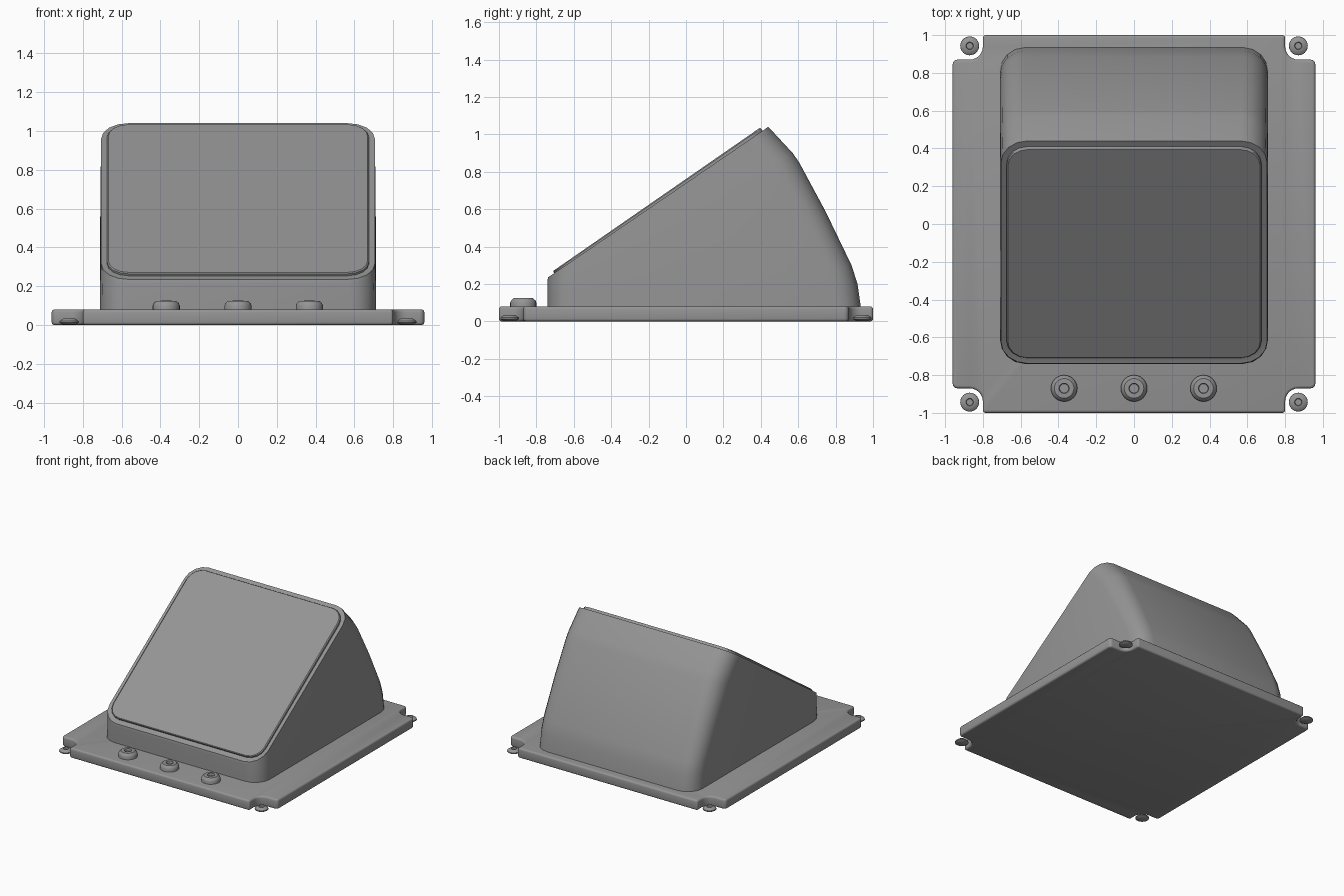
import bpy, math
from mathutils import Vector

if "Cube" in bpy.data.objects:
    bpy.data.objects.remove(bpy.data.objects["Cube"])

grey = bpy.data.materials.new("plain grey")
grey.diffuse_color = (0.3, 0.3, 0.3, 1)
grey.use_nodes = True
grey.node_tree.nodes["Principled BSDF"].inputs["Base Color"].default_value = grey.diffuse_color


def make(name, rings, angle=35, bevel=0):
    """Skin a stack of equal closed rings and cap both ends."""
    n = len(rings[0])
    verts = [p for r in rings for p in r]
    faces = [(k * n + i, k * n + (i + 1) % n, (k + 1) * n + (i + 1) % n, (k + 1) * n + i)
             for k in range(len(rings) - 1) for i in range(n)]
    faces.append(tuple(reversed(range(n))))
    faces.append(tuple(range(len(verts) - n, len(verts))))
    me = bpy.data.meshes.new(name)
    me.from_pydata(verts, [], faces)
    me.materials.append(grey)
    ob = bpy.data.objects.new(name, me)
    bpy.context.collection.objects.link(ob)
    bpy.ops.object.select_all(action='DESELECT')
    ob.select_set(True)
    bpy.context.view_layer.objects.active = ob
    if bevel:
        m = ob.modifiers.new("edge", 'BEVEL')
        m.width, m.segments = bevel, 3
        m.limit_method, m.angle_limit = 'ANGLE', math.radians(60)
        bpy.ops.object.modifier_apply(modifier=m.name)
    bpy.ops.object.shade_smooth_by_angle(angle=math.radians(angle))
    return ob


def arc(cx, cy, r, a0, a1, n=5):
    return [(cx + r * math.cos(math.radians(a0 + (a1 - a0) * i / n)),
             cy + r * math.sin(math.radians(a0 + (a1 - a0) * i / n))) for i in range(n + 1)]


def slant_ring(front, back, hw, r):
    """Rounded rectangle on the tilted plane through two (y, z) points."""
    f, b = Vector((0, *front)), Vector((0, *back))
    d = b - f
    h, mid = d.length / 2, (f + b) / 2
    d.normalize()
    pts = []
    for sx, sy, a in ((1, 1, 0), (-1, 1, 90), (-1, -1, 180), (1, -1, 270)):
        pts += arc(sx * (hw - r), sy * (h - r), r, a, a + 90, 4)
    return [Vector((x, 0, 0)) + mid + d * v for x, v in pts]


def lathe(name, x, y, profile):
    rings = [[(x + r * math.cos(i * math.tau / 24), y + r * math.sin(i * math.tau / 24), z)
              for i in range(24)] for r, z in profile]
    make(name, rings)


# base plate with a scooped notch at each corner
quarter = (arc(0.935, 0.845, 0.025, 0, 90, 4) + arc(0.87, 0.94, 0.07, 270, 180, 6)
           + arc(0.785, 0.985, 0.015, 0, 90, 4))
outline = (quarter + [(-x, y) for x, y in reversed(quarter)]
           + [(-x, -y) for x, y in quarter] + [(x, -y) for x, y in reversed(quarter)])
make("base_plate", [[(x, y, z) for x, y in outline] for z in (0, 0.08)], 40, 0.014)

# wedge housing: rings fan from the flat footprint to the sloping face
sections = [((-0.74, 0.06), (0.937, 0.06), 0.71, 0.13),
            ((-0.74, 0.12), (0.917, 0.20), 0.71, 0.13),
            ((-0.74, 0.14), (0.885, 0.30), 0.71, 0.13),
            ((-0.74, 0.19), (0.745, 0.59), 0.71, 0.135),
            ((-0.74, 0.215), (0.605, 0.85), 0.708, 0.14),
            ((-0.74, 0.22), (0.57, 0.90), 0.707, 0.14),
            ((-0.738, 0.235), (0.44, 1.04), 0.705, 0.14),
            ((-0.715, 0.245), (0.42, 1.025), 0.685, 0.12)]
make("wedge_housing", [slant_ring(*s) for s in sections])

# thin face panel lying on the slope
make("face_panel", [slant_ring((-0.70, 0.25), (0.41, 1.018), 0.675, 0.11),
                    slant_ring((-0.709, 0.264), (0.401, 1.031), 0.675, 0.11),
                    slant_ring((-0.708, 0.271), (0.394, 1.034), 0.668, 0.105)])

# three round buttons with dimples
for i, x in enumerate((-0.37, 0, 0.368)):
    lathe(f"button_{i + 1}", x, -0.87,
          [(0.07, 0.07), (0.07, 0.1), (0.065, 0.112), (0.052, 0.124), (0.027, 0.125), (0.024, 0.108)])

# four corner screws
for sx in (-1, 1):
    for sy in (-1, 1):
        lathe("corner_screw", sx * 0.87, sy * 0.943,
              [(0.034, 0.003), (0.05, 0.012), (0.049, 0.02), (0.032, 0.033), (0.02, 0.034), (0.017, 0.022)])
